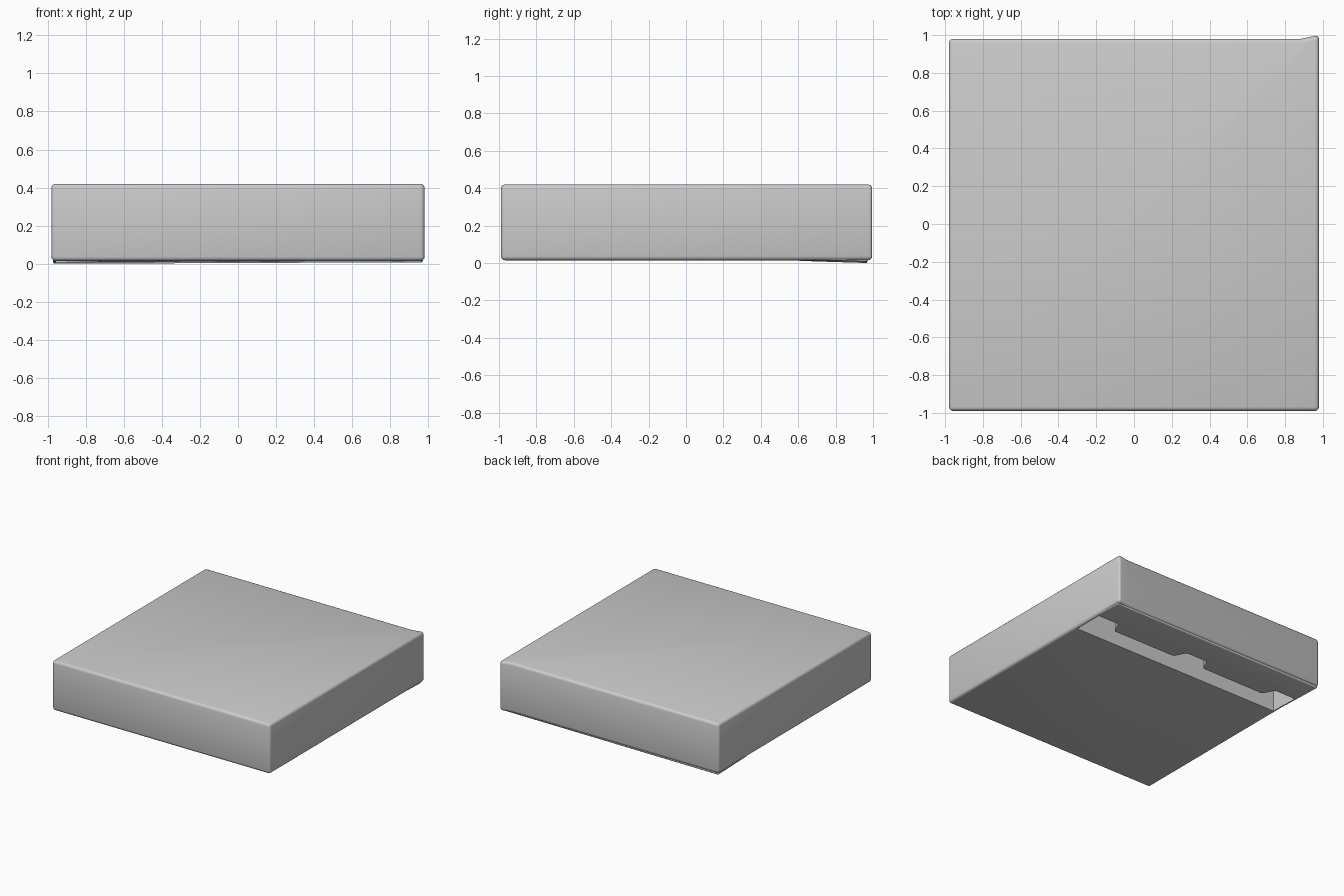
import bpy, bmesh

default = bpy.data.objects.get("Cube")
if default:
    bpy.data.objects.remove(default, do_unlink=True)


def prism(name, outline, bottom, top):
    """Extrude a counter-clockwise plan outline from bottom to top."""
    bm = bmesh.new()
    base = bm.faces.new([bm.verts.new((x, y, bottom)) for x, y in outline])
    raised = bmesh.ops.extrude_face_region(bm, geom=[base])["geom"]
    bmesh.ops.translate(bm, vec=(0, 0, top - bottom),
                        verts=[v for v in raised if isinstance(v, bmesh.types.BMVert)])
    bmesh.ops.recalc_face_normals(bm, faces=bm.faces)
    mesh = bpy.data.meshes.new(name)
    bm.to_mesh(mesh)
    bm.free()
    obj = bpy.data.objects.new(name, mesh)
    bpy.context.collection.objects.link(obj)
    return obj


def activate(obj):
    bpy.ops.object.select_all(action='DESELECT')
    obj.select_set(True)
    bpy.context.view_layer.objects.active = obj


def finish(obj, radius, cutter):
    """Round the edges, cut the slot, then smooth the rounded parts."""
    bevel = obj.modifiers.new("rounded_edges", 'BEVEL')
    bevel.width = radius
    bevel.segments = 3
    bevel.limit_method = 'ANGLE'
    cut = obj.modifiers.new("slot", 'BOOLEAN')
    cut.operation = 'DIFFERENCE'
    cut.solver = 'EXACT'
    cut.object = cutter
    activate(obj)
    for name in [m.name for m in obj.modifiers]:
        bpy.ops.object.modifier_apply(modifier=name)
    bpy.ops.object.shade_smooth_by_angle(angle=0.6)


def slot_edge(x):
    """Back edge of the slot, widened by three rounded notches."""
    nearest = min(abs(x - centre) for centre in (-0.86, 0, 0.86))
    t = max(0, min(1, (0.15 - nearest) / 0.06))
    return 0.63 + 0.1 * t * t * (3 - 2 * t)


# Slot cutter: straight front side, notched back side
half = 0.955
steps = 120
back_side = [half - 2 * half * i / steps for i in range(steps + 1)]
slot = [(-half, 0.48), (half, 0.48)] + [(x, slot_edge(x)) for x in back_side]
slot_cutter = prism("slot_cutter", slot, -0.1, 0.3)

# Flat box with one back corner flared outward
body = prism("box_body", [(-0.98, -0.99), (0.98, -0.99), (0.98, 1.0),
                          (0.88, 0.98), (-0.98, 0.98)], 0.015, 0.42)
finish(body, 0.022, slot_cutter)

# Slightly drooping lip behind the slot
lip = prism("bottom_lip", [(-0.97, 0.6), (0.97, 0.6), (0.97, 0.97), (-0.97, 0.97)],
            0.0, 0.05)
for v in lip.data.vertices:
    if v.co.z < 0.01:
        v.co.z = 0.004 + 0.004 * v.co.x
        if v.co.y < 0.7:
            v.co.z += 0.012
finish(lip, 0.008, slot_cutter)

bpy.data.objects.remove(slot_cutter, do_unlink=True)
